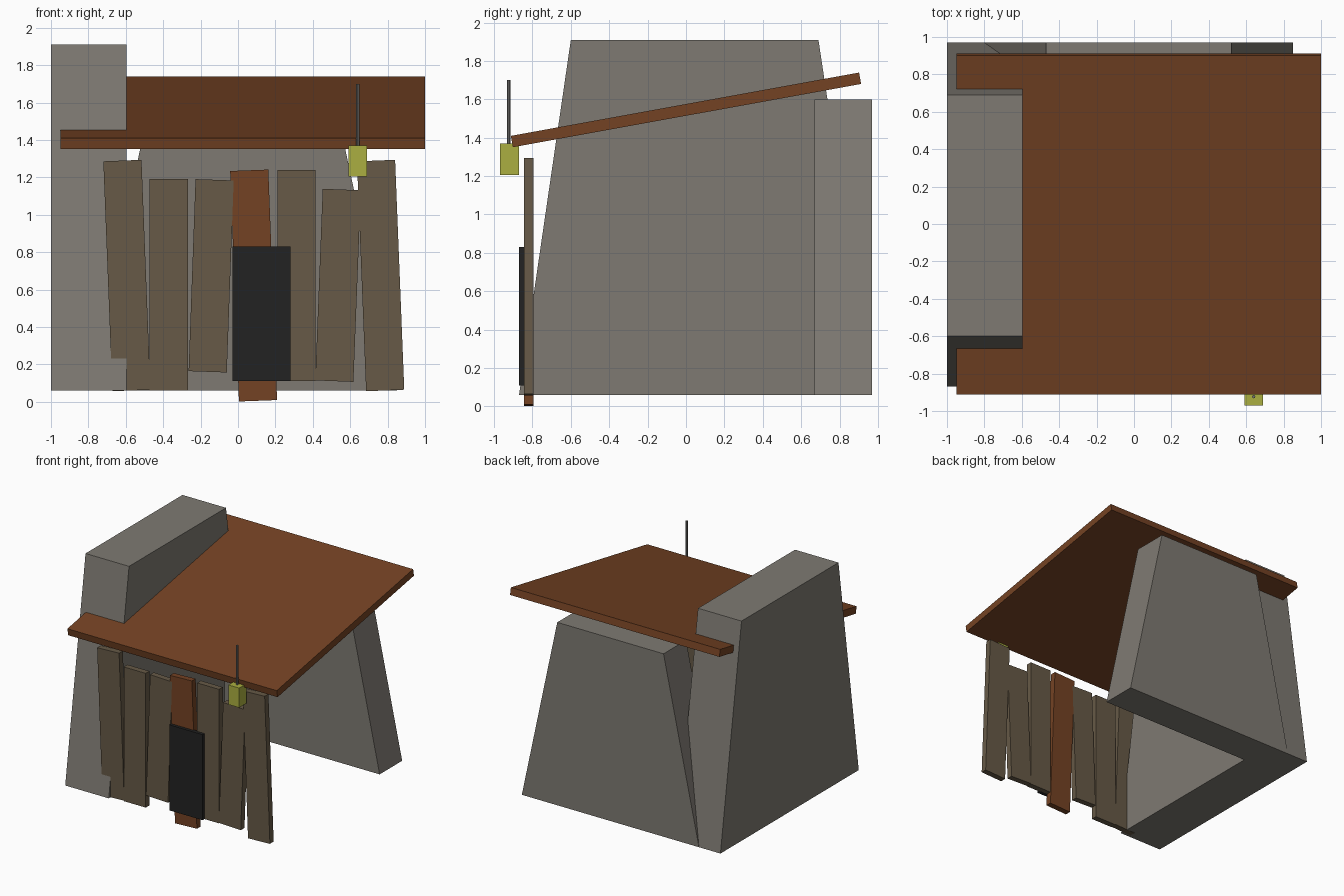
import bpy
import bmesh
import math
from mathutils import Matrix, Vector

cube = bpy.data.objects.get("Cube")
if cube:
    bpy.data.objects.remove(cube, do_unlink=True)


def material(name, rgb):
    mat = bpy.data.materials.new(name)
    mat.use_nodes = True
    colour = (*rgb, 1)
    mat.diffuse_color = colour
    mat.node_tree.nodes["Principled BSDF"].inputs["Base Color"].default_value = colour
    return mat


stone = material("grey stone", (0.21, 0.195, 0.17))
rust = material("rust brown", (0.175, 0.055, 0.017))
wood = material("weathered wood", (0.135, 0.102, 0.063))
black = material("black board", (0.016, 0.016, 0.016))
yellow = material("lamp yellow", (0.41, 0.43, 0.052))
iron = material("iron grey", (0.18, 0.175, 0.165))


def finish(name, bm, mat):
    bmesh.ops.recalc_face_normals(bm, faces=bm.faces)
    mesh = bpy.data.meshes.new(name)
    bm.to_mesh(mesh)
    bm.free()
    mesh.materials.append(mat)
    obj = bpy.data.objects.new(name, mesh)
    bpy.context.collection.objects.link(obj)
    return obj


def box(name, low, high, mat, tilt=0, axis='X'):
    """Box between two corners, turned about its own centre."""
    low, high = Vector(low), Vector(high)
    bm = bmesh.new()
    bmesh.ops.create_cube(bm, size=1, matrix=Matrix.Diagonal((*(high - low), 1)))
    obj = finish(name, bm, mat)
    obj.matrix_world = (Matrix.Translation((low + high) / 2)
                        @ Matrix.Rotation(tilt, 4, axis))
    return obj


def prism(name, outline, offset, mat):
    """Extrude a flat outline along an offset."""
    bm = bmesh.new()
    face = bm.faces.new([bm.verts.new(p) for p in outline])
    side = bmesh.ops.extrude_face_region(bm, geom=[face])
    verts = [v for v in side["geom"] if isinstance(v, bmesh.types.BMVert)]
    bmesh.ops.translate(bm, verts=verts, vec=offset)
    return finish(name, bm, mat)


# Tapered stone walls
side_outline = [(-0.87, 0.06), (0.97, 0.06), (0.69, 1.91), (-0.6, 1.91)]
prism("side_wall", [(-1, y, z) for y, z in side_outline], (0.405, 0, 0), stone)
back_outline = [(-0.8, 0.06), (0.85, 0.06), (0.52, 1.6), (-0.47, 1.6)]
prism("back_wall", [(x, 0.67, z) for x, z in back_outline], (0, 0.3, 0), stone)

# Sloping roof slab
box("roof", (-0.95, -0.922, 1.515), (1, 0.922, 1.575), rust, math.radians(10.3))

# Crooked fence planks: bottom centre x, top centre x, bottom z, top z
planks = [
    (-0.57, -0.618, 0.06, 1.29, wood),
    (-0.37, -0.37, 0.06, 1.19, wood),
    (-0.162, -0.125, 0.16, 1.187, wood),
    (0.107, 0.06, 0.005, 1.238, rust),
    (0.313, 0.313, 0.11, 1.238, wood),
    (0.515, 0.555, 0.11, 1.135, wood),
    (0.787, 0.738, 0.06, 1.29, wood),
]
for i, (x0, x1, z0, z1, mat) in enumerate(planks):
    mid = (x0 + x1) / 2
    box(f"fence_plank_{i + 1}", (mid - 0.102, -0.845, z0), (mid + 0.102, -0.795, z1),
        mat, math.atan2(x1 - x0, z1 - z0), 'Y')

# Dark board on the fence
box("notice_board", (-0.03, -0.87, 0.11), (0.28, -0.835, 0.83), black)

# Hanging lamp and its rod
box("lamp", (0.59, -0.97, 1.205), (0.69, -0.87, 1.37), yellow)
bm = bmesh.new()
bmesh.ops.create_cone(bm, cap_ends=True, segments=8, radius1=0.009, radius2=0.009,
                      depth=0.35, matrix=Matrix.Translation((0.64, -0.923, 1.525)))
finish("lamp_rod", bm, iron)
